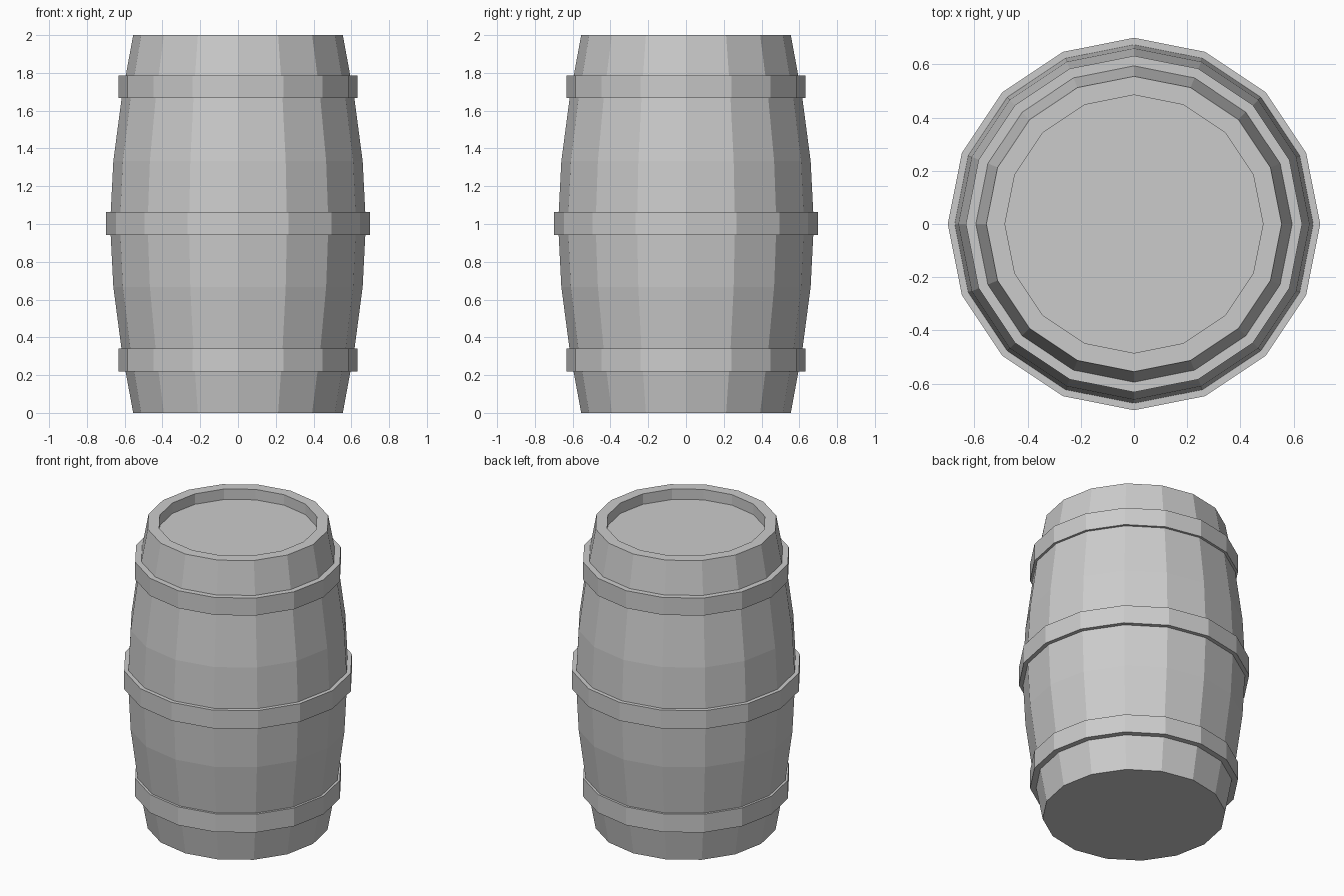
import bpy, bmesh, math

cube = bpy.data.objects.get("Cube")
if cube:
    bpy.data.objects.remove(cube, do_unlink=True)

SIDES = 16

grey = bpy.data.materials.new("plain grey")
grey.use_nodes = True
grey.diffuse_color = (0.6, 0.6, 0.6, 1)
grey.node_tree.nodes["Principled BSDF"].inputs["Base Color"].default_value = grey.diffuse_color


def lathe(name, profile, closed):
    """Spin a (radius, height) profile; open profiles get a cap at each end."""
    bm = bmesh.new()
    rings = []
    for r, z in profile:
        angles = [2 * math.pi * i / SIDES for i in range(SIDES)]
        rings.append([bm.verts.new((r * math.cos(a), r * math.sin(a), z)) for a in angles])
    pairs = list(zip(rings, rings[1:]))
    if closed:
        pairs.append((rings[-1], rings[0]))
    else:
        bm.faces.new(rings[0][::-1])
        bm.faces.new(rings[-1])
    for low, high in pairs:
        for i in range(SIDES):
            j = (i + 1) % SIDES
            bm.faces.new((low[i], low[j], high[j], high[i]))
    bmesh.ops.recalc_face_normals(bm, faces=bm.faces)
    mesh = bpy.data.meshes.new(name)
    bm.to_mesh(mesh)
    bm.free()
    mesh.materials.append(grey)
    obj = bpy.data.objects.new(name, mesh)
    bpy.context.collection.objects.link(obj)
    return obj


# Bulging body with a recessed lid
lower = [(0.555, 0), (0.616, 0.333), (0.66, 0.667)]
upper = [(r, 2 - z) for r, z in reversed(lower)]
lathe("barrel_body", lower + [(0.677, 1)] + upper + [(0.485, 2), (0.485, 1.93)], False)

# Three hoops sunk slightly into the body
for name, radius, bottom, top in (
    ("lower_hoop", 0.632, 0.218, 0.34),
    ("middle_hoop", 0.70, 0.942, 1.064),
    ("upper_hoop", 0.632, 1.668, 1.785),
):
    inner = radius - 0.045
    lathe(name, [(inner, bottom), (radius, bottom), (radius, top), (inner, top)], True)
